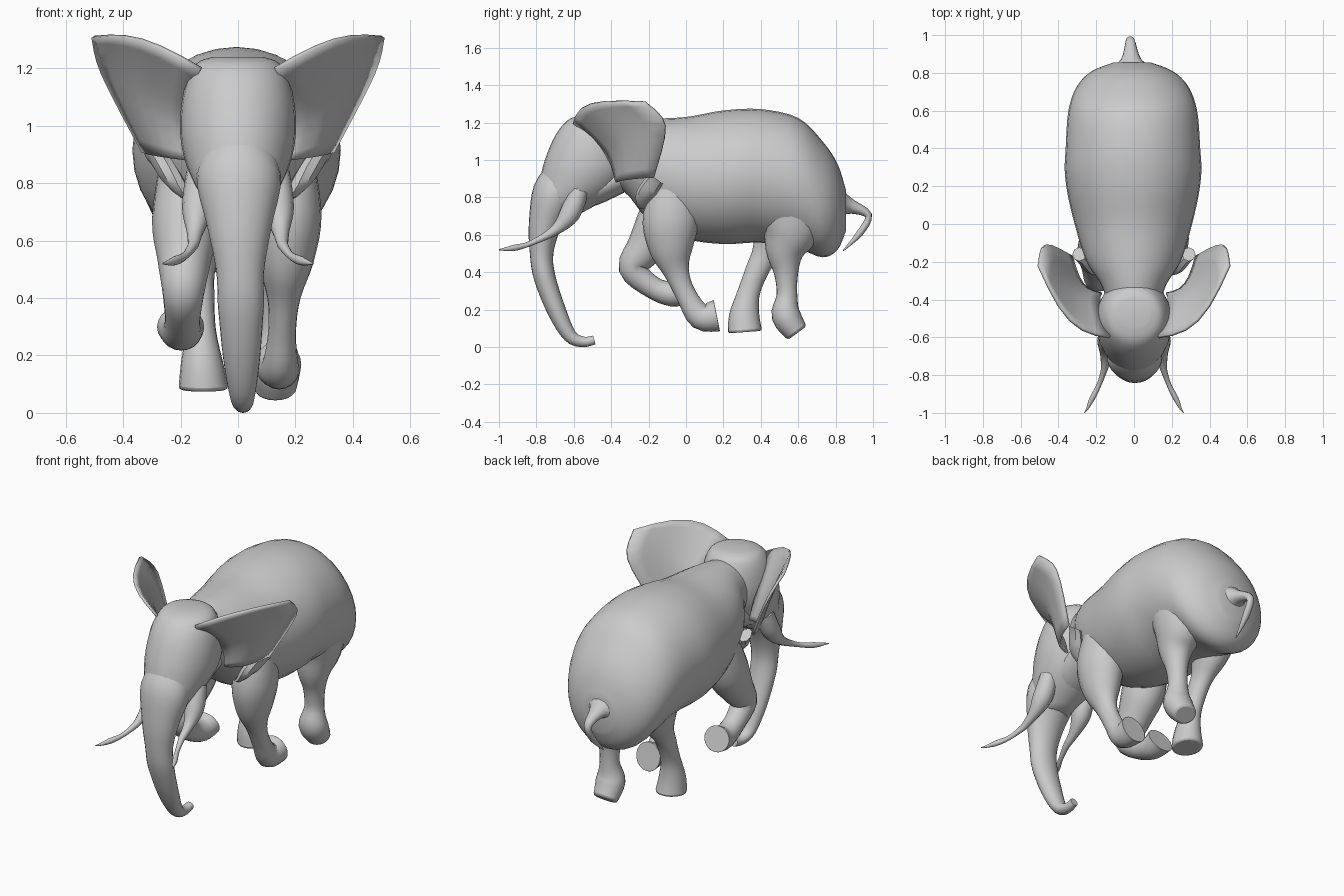
import bpy, bmesh, math
from mathutils import Vector

if "Cube" in bpy.data.objects:
    bpy.data.objects.remove(bpy.data.objects["Cube"])


def spline(rows, steps):
    """Catmull-Rom curve through the given points."""
    pts = [Vector(r) for r in rows]
    out = []
    for i in range(len(pts) - 1):
        p0, p1, p2, p3 = pts[max(i - 1, 0)], pts[i], pts[i + 1], pts[min(i + 2, len(pts) - 1)]
        for k in range(steps):
            t = k / steps
            m1, m2 = (p2 - p0) / 2, (p3 - p1) / 2
            out.append(p1 + m1 * t + (3 * (p2 - p1) - 2 * m1 - m2) * t ** 2
                       + (2 * (p1 - p2) + m1 + m2) * t ** 3)
    return out + [pts[-1]]


def blend(values, t):
    """Piecewise linear mix of evenly spaced values."""
    f = t * (len(values) - 1)
    i = min(int(f), len(values) - 2)
    return values[i] + (values[i + 1] - values[i]) * (f - i)


def finish(name, bm):
    bmesh.ops.recalc_face_normals(bm, faces=bm.faces)
    me = bpy.data.meshes.new(name)
    bm.to_mesh(me)
    bm.free()
    ob = bpy.data.objects.new(name, me)
    bpy.context.collection.objects.link(ob)
    bpy.ops.object.select_all(action='DESELECT')
    ob.select_set(True)
    bpy.context.view_layer.objects.active = ob
    bpy.ops.object.shade_smooth_by_angle(angle=math.radians(40))
    return ob


def limb(name, rows, x=(0, 0), wide=(1, 1), axis=None, sides=20):
    """Tube along (y, z, radius) rows; x and width ratio blend along it.
    The rings follow the path unless a fixed ring axis is given."""
    path = spline(rows, 4)
    bm = bmesh.new()
    rings = []
    for k, (y, z, r) in enumerate(path):
        t = k / (len(path) - 1)
        cx, w = blend(x, t), r * blend(wide, t)
        d = path[min(k + 1, len(path) - 1)] - path[max(k - 1, 0)]
        n = Vector(axis) if axis else Vector((-d.y, d.x)).normalized()
        angles = [math.tau * i / sides for i in range(sides)]
        rings.append([bm.verts.new((cx + w * math.sin(a), y + r * n.x * math.cos(a),
                                    z + r * n.y * math.cos(a))) for a in angles])
    for r, q in zip(rings, rings[1:]):
        for i in range(sides):
            bm.faces.new((r[i - 1], r[i], q[i], q[i - 1]))
    bm.faces.new(rings[0])
    bm.faces.new(rings[-1])
    return finish(name, bm)


def leg(name, rows, x, wide):
    mod = limb(name, rows, x, wide).modifiers.new("sole_edge", 'BEVEL')
    mod.width, mod.segments, mod.angle_limit = .014, 2, math.radians(50)


def mirrored(ob):
    mod = ob.modifiers.new("other_side", 'MIRROR')
    mod.use_axis = (True, False, False)


# Torso with neck and rump, built from upright rings
limb("body", [(-.5, 1.04, .14), (-.33, 1.02, .19), (-.2, .95, .27), (0, .905, .325),
              (.2, .908, .357), (.4, .915, .357), (.6, .875, .35), (.73, .79, .31),
              (.81, .75, .23), (.855, .73, .11)],
     x=(0, -.01), wide=(.85, 1.01, .9), axis=(0, 1), sides=32)

# Head from level rings, then the hanging trunk with a curled tip
limb("head", [(-.47, 1.24, .08), (-.485, 1.215, .145), (-.5, 1.13, .2), (-.518, 1, .237),
              (-.553, .89, .23), (-.62, .79, .19), (-.72, .69, .11)],
     wide=(1.1, .85, .75), axis=(1, 0), sides=28)
limb("trunk", [(-.65, .98, .07), (-.7, .83, .118), (-.755, .65, .087), (-.772, .5, .063),
               (-.755, .37, .058), (-.69, .19, .05), (-.62, .06, .037), (-.55, .028, .028),
               (-.49, .038, .024)], x=(0, .02), wide=(1.2, 1.38, 1), sides=24)
limb("lower_jaw", [(-.36, .9, .08), (-.5, .84, .085), (-.63, .76, .05)], wide=(1.8, 1.4))

# Tusks with their sheaths
mirrored(limb("tusks", [(-.57, .84, .05), (-.62, .715, .055), (-.7, .625, .028),
                        (-.83, .555, .014), (-.92, .53, .016), (-1, .52, .003)],
              x=(.13, .155, .262), sides=12))

# Ears: a sheet between the head seam and the outer edge, bowed forward
seam = spline([(.13, -.6, 1.2), (.18, -.42, 1.02), (.17, -.37, .88)], 4)
edge = spline([(.505, -.22, 1.31), (.47, -.11, 1.18), (.33, -.17, .91)], 4)
bm = bmesh.new()
grid = []
for j, (a, b) in enumerate(zip(seam, edge)):
    v = j / (len(seam) - 1)
    row = []
    for i in range(7):
        bow = math.sin(math.pi * i / 6)
        p = a.lerp(b, i / 6) + Vector((.02, -.1 + .05 * v, .045 * (1 - v))) * bow
        row.append(bm.verts.new(p))
    grid.append(row)
for a, b in zip(grid, grid[1:]):
    for i in range(6):
        bm.faces.new((a[i], a[i + 1], b[i + 1], b[i]))
ears = finish("ears", bm)
mod = ears.modifiers.new("thickness", 'SOLIDIFY')
mod.thickness, mod.offset = .015, 0
mirrored(ears)

# Skin folds in front of the shoulders
mirrored(limb("shoulder_folds", [(-.22, .74, .03), (-.22, .81, .05), (-.16, .9, .045)],
              x=(.16, .29), wide=(.8, .8), sides=8))

# Legs in a running pose, each ending in a flat sole
leg("front_leg_right", [(-.04, .95, .1), (-.08, .7, .15), (-.08, .53, .12), (-.05, .4, .068),
                        (0, .28, .055), (.075, .165, .07), (.165, .168, .085)],
    x=(.18, .14), wide=(.75, .95))
leg("front_leg_left", [(-.06, .92, .1), (-.13, .68, .13), (-.22, .53, .1), (-.285, .42, .075),
                       (-.18, .32, .06), (-.08, .285, .067), (-.01, .3, .075)],
    x=(-.18, -.2), wide=(.85, 1.1))
leg("hind_leg_right", [(.56, .85, .2), (.56, .64, .16), (.53, .51, .105), (.535, .4, .066),
                       (.54, .28, .055), (.535, .17, .078), (.595, .075, .062)],
    x=(.15, .13), wide=(.75, 1.15))
leg("hind_leg_left", [(.54, .85, .2), (.48, .62, .13), (.425, .5, .075), (.38, .41, .062),
                      (.335, .29, .06), (.312, .17, .081), (.315, .08, .092)],
    x=(-.15, -.12), wide=(.75, .95))

# Tail, lifted and hooked back down
limb("tail", [(.81, .76, .11), (.87, .755, .045), (.975, .705, .02), (.93, .61, .018),
              (.84, .515, .003)], x=(-.01, -.03), wide=(1.3, 1), sides=12)
